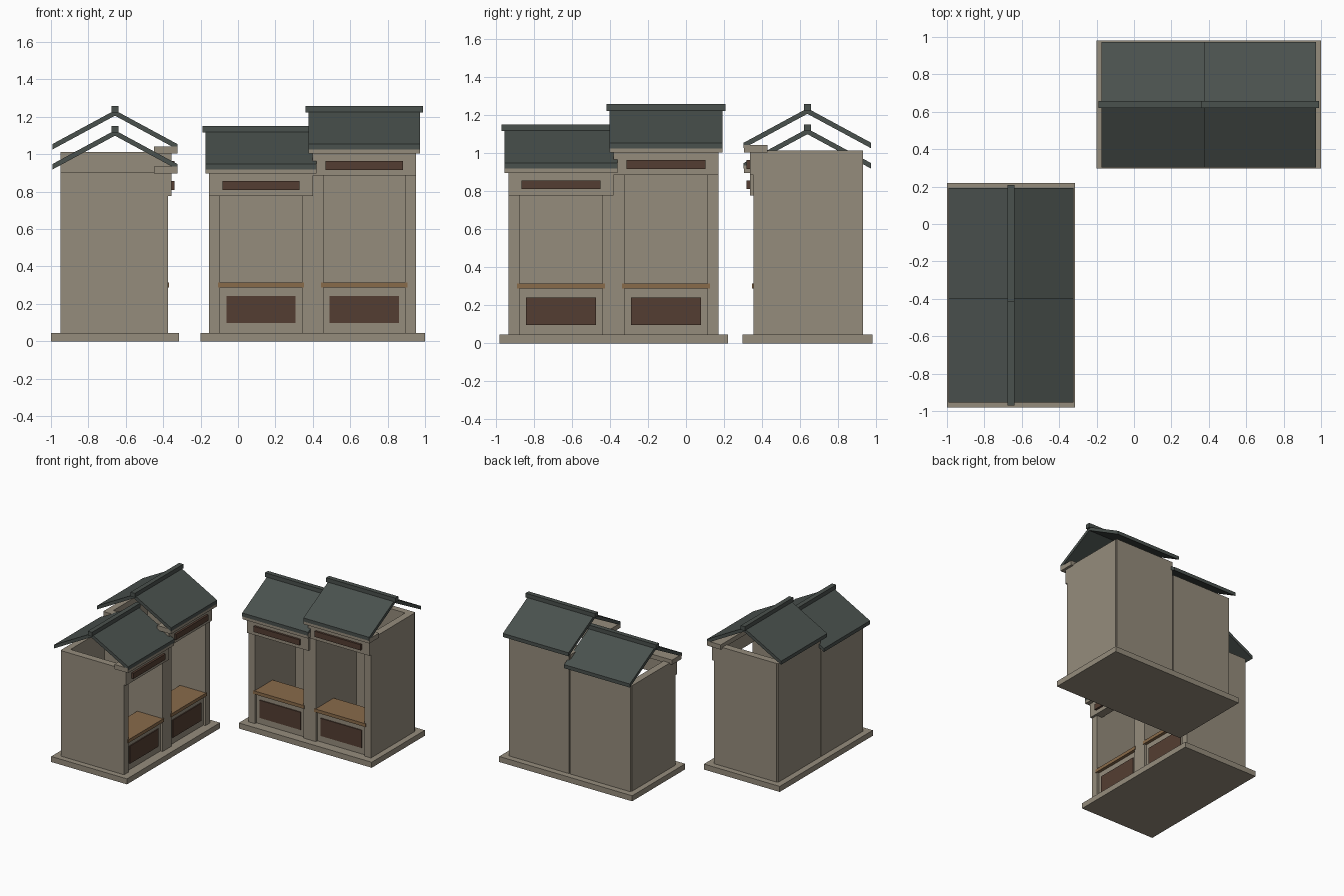
import bpy, bmesh, math
from mathutils import Matrix

if "Cube" in bpy.data.objects:
    bpy.data.objects.remove(bpy.data.objects["Cube"])


def mat(name, col):
    m = bpy.data.materials.new(name)
    m.diffuse_color = (*col, 1)
    m.use_nodes = True
    m.node_tree.nodes["Principled BSDF"].inputs["Base Color"].default_value = m.diffuse_color
    return m


PLASTER = mat("plaster", (0.30, 0.262, 0.202))
SLATE = mat("slate", (0.068, 0.082, 0.075))
WOOD = mat("wood", (0.25, 0.145, 0.068))
DARK = mat("dark_wood", (0.088, 0.048, 0.032))


def add(name, bm, m, place):
    bmesh.ops.recalc_face_normals(bm, faces=bm.faces)
    me = bpy.data.meshes.new(name)
    bm.to_mesh(me)
    bm.free()
    me.materials.append(m)
    ob = bpy.data.objects.new(name, me)
    bpy.context.collection.objects.link(ob)
    ob.matrix_world = place


def box(name, x, y, z, m, place):
    """Box from (min, max) ranges."""
    bm = bmesh.new()
    bmesh.ops.create_cube(bm, size=1)
    for v in bm.verts:
        for i, r in enumerate((x, y, z)):
            v.co[i] = r[0] if v.co[i] < 0 else r[1]
    add(name, bm, m, place)


def extrude_x(name, profile, x0, x1, m, place):
    """Extrude a (y, z) profile along x."""
    bm = bmesh.new()
    f = bm.faces.new([bm.verts.new((x0, y, z)) for y, z in profile])
    r = bmesh.ops.extrude_face_region(bm, geom=[f])
    for v in r["geom"]:
        if isinstance(v, bmesh.types.BMVert):
            v.co.x = x1
    add(name, bm, m, place)


def unit(tag, cx, dz, p):
    """One shop bay centred on cx, raised by dz."""
    n = lambda s: f"{tag}_{s}"
    span = lambda h: (cx - h, cx + h)
    top = 0.906 + dz
    # walls
    for s, side in ((-1, "left"), (1, "right")):
        xs = sorted((cx + s * 0.277, cx + s * 0.219))
        box(n(side + "_wall"), xs, (-0.284, 0.28), (0.045, top), PLASTER, p)
    box(n("back_wall"), span(0.271), (0.24, 0.292), (0.045, top), PLASTER, p)
    # counter
    box(n("counter_front"), span(0.22), (-0.265, -0.225), (0.045, 0.288), PLASTER, p)
    box(n("counter_panel"), span(0.185), (-0.273, -0.264), (0.097, 0.241), DARK, p)
    box(n("counter_top"), span(0.231), (-0.29, -0.055), (0.287, 0.314), WOOD, p)
    # fascia, sign board and eave trim
    box(n("fascia"), span(0.277), (-0.302, -0.235), (0.778 + dz, top), PLASTER, p)
    box(n("sign_board"), span(0.207), (-0.319, -0.301), (0.81 + dz, 0.856 + dz), DARK, p)
    box(n("eave_trim"), span(0.297), (-0.334, -0.21), (0.896 + dz, 0.934 + dz), PLASTER, p)
    # pitched roof and ridge
    e, r = 0.335, 0.181
    for s, side in ((-1, "front"), (1, "back")):
        prof = [(0, 0.918 + r + dz), (s * e, 0.918 + dz), (s * e, 0.947 + dz), (0, 0.947 + r + dz)]
        extrude_x(n(side + "_roof"), prof, cx - 0.297, cx + 0.297, SLATE, p)
    box(n("ridge"), span(0.313), (-0.019, 0.019), (1.115 + dz, 1.15 + dz), SLATE, p)


# two identical buildings, the second turned to face +x
places = {
    "rear": Matrix.Translation((0.4, 0.638, 0)),
    "side": Matrix.Translation((-0.658, -0.38, 0)) @ Matrix.Rotation(math.pi / 2, 4, "Z"),
}
for b, p in places.items():
    box(b + "_base", (-0.6, 0.6), (-0.342, 0.342), (0, 0.045), PLASTER, p)
    unit(b + "_low_bay", -0.277, 0, p)
    unit(b + "_high_bay", 0.275, 0.107, p)
